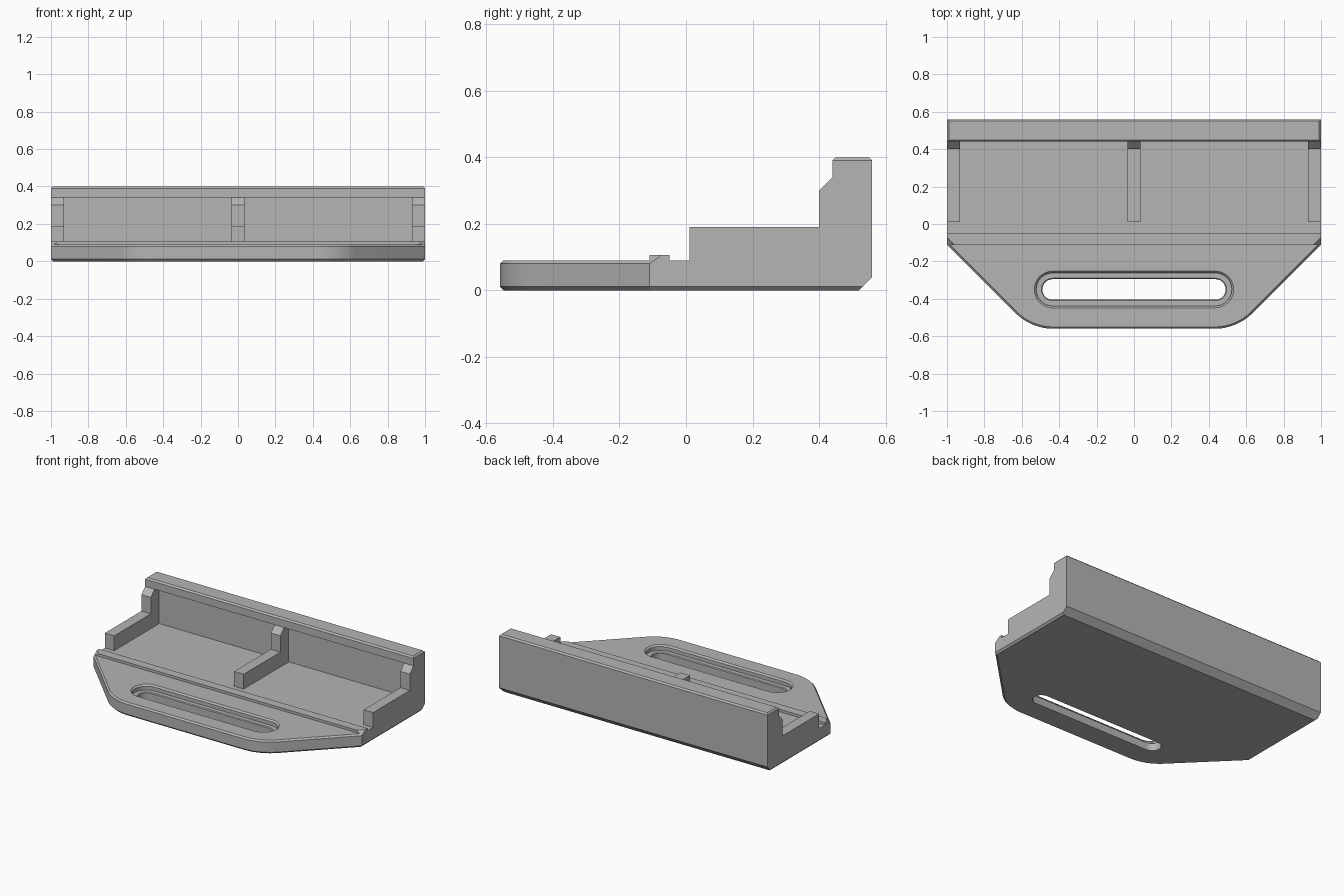
import bpy, bmesh, math
from mathutils import Vector

if "Cube" in bpy.data.objects:
    bpy.data.objects.remove(bpy.data.objects["Cube"])

grey = bpy.data.materials.new("plain grey")
grey.use_nodes = True
colour = (0.46, 0.46, 0.46, 1)
grey.diffuse_color = colour
grey.node_tree.nodes["Principled BSDF"].inputs["Base Color"].default_value = colour


def finish(bm, name):
    bmesh.ops.recalc_face_normals(bm, faces=bm.faces)
    mesh = bpy.data.meshes.new(name)
    bm.to_mesh(mesh)
    bm.free()
    obj = bpy.data.objects.new(name, mesh)
    obj.data.materials.append(grey)
    bpy.context.collection.objects.link(obj)
    return obj


def extrude_profile(points, x0, x1):
    """Solid from a (y, z) side profile, stretched along x."""
    bm = bmesh.new()
    face = bm.faces.new([bm.verts.new((x0, y, z)) for y, z in points])
    new = bmesh.ops.extrude_face_region(bm, geom=[face], use_keep_orig=True)["geom"]
    verts = [v for v in new if isinstance(v, bmesh.types.BMVert)]
    bmesh.ops.translate(bm, verts=verts, vec=(x1 - x0, 0, 0))
    return bm


def slice_off(bm, point, normal):
    """Remove everything beyond a plane and cap the cut."""
    cut = bmesh.ops.bisect_plane(
        bm, geom=bm.verts[:] + bm.edges[:] + bm.faces[:], dist=1e-5,
        plane_co=point, plane_no=normal, clear_outer=True)["geom_cut"]
    edges = [e for e in cut if isinstance(e, bmesh.types.BMEdge) and e.is_boundary]
    if edges:
        bmesh.ops.holes_fill(bm, edges=edges, sides=0)


# Body: plate, ridge, floor and hooked back wall in one profile
body_bm = extrude_profile([
    (-0.6, 0), (0.52, 0), (0.56, 0.04), (0.56, 0.39), (0.55, 0.4),
    (0.45, 0.4), (0.44, 0.39), (0.44, 0.34), (0.49, 0.34), (0.49, 0.09),
    (-0.05, 0.09), (-0.05, 0.107), (-0.11, 0.107), (-0.11, 0.09), (-0.6, 0.09)],
    -1, 1)

# Rounded, slanted front outline with bevelled upper and lower edges
RADIUS, STEPS = 0.29, 10
down, up = Vector((0, 0, -1)), Vector((0, 0, 1))
for side in (-1, 1):
    for i in range(STEPS + 1):
        a = math.radians(45) * i / STEPS
        n = Vector((side * math.sin(a), -math.cos(a), 0))
        edge = Vector((side * 0.43, -0.27, 0)) + n * RADIUS
        slice_off(body_bm, edge, n)
        slice_off(body_bm, edge + up * 0.08, n + up)
        slice_off(body_bm, edge + up * 0.012, n + down)
    # Bevels at the two ends
    out = Vector((side, 0, 0))
    slice_off(body_bm, out + up * 0.012, out + down)
    slice_off(body_bm, out + up * 0.39, out + up)
body = finish(body_bm, "body")


# Stepped strap slot, cut with a lofted stadium
def stadium_ring(bm, radius, z, half=0.435, y=-0.35, steps=16):
    ring = []
    for side in (1, -1):
        for i in range(steps + 1):
            a = math.pi * i / steps - side * math.pi / 2
            ring.append(bm.verts.new((side * half + radius * math.cos(a),
                                      y + radius * math.sin(a), z)))
    return ring


cut_bm = bmesh.new()
rings = [stadium_ring(cut_bm, r, z) for r, z in (
    (0.055, -0.02), (0.055, 0.05), (0.06, 0.055),
    (0.088, 0.055), (0.088, 0.08), (0.108, 0.1))]
for low, high in zip(rings, rings[1:]):
    for i in range(len(low)):
        j = (i + 1) % len(low)
        cut_bm.faces.new((low[i], low[j], high[j], high[i]))
cut_bm.faces.new(rings[0])
cut_bm.faces.new(rings[-1])
cutter = finish(cut_bm, "slot_cutter")
cutter.hide_render = True

boolean = body.modifiers.new("slot", "BOOLEAN")
boolean.operation = "DIFFERENCE"
boolean.solver = "EXACT"
boolean.object = cutter
bpy.context.view_layer.objects.active = body
bpy.ops.object.modifier_apply(modifier=boolean.name)
bpy.data.objects.remove(cutter)

# Smooth the curved walls, keep the bevels crisp
bpy.ops.object.select_all(action="DESELECT")
body.select_set(True)
bpy.ops.object.shade_smooth_by_angle(angle=math.radians(25))

# Three L-shaped support ribs
rib_profile = [(0.01, 0.09), (0.01, 0.19), (0.4, 0.19), (0.4, 0.3),
               (0.44, 0.34), (0.49, 0.34), (0.49, 0.09)]
for name, x0, x1 in (("right_rib", -1, -0.93), ("middle_rib", -0.035, 0.035),
                     ("left_rib", 0.93, 1)):
    finish(extrude_profile(rib_profile, x0, x1), name)
